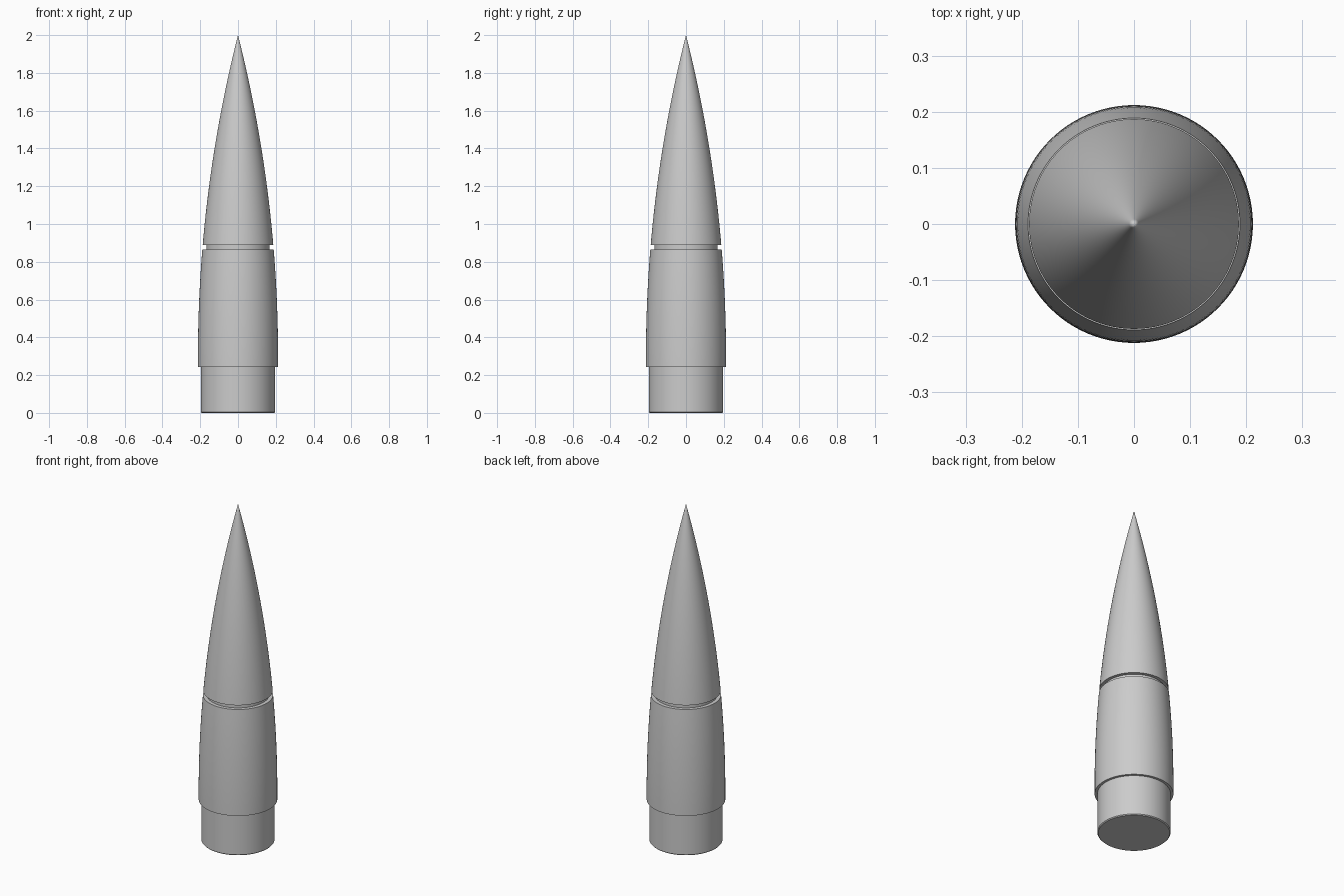
import bpy, bmesh, math

if "Cube" in bpy.data.objects:
    bpy.data.objects.remove(bpy.data.objects["Cube"])

SIDES = 96
R, Z0, TOP = 0.212, 0.3, 2.0                      # ogive: widest radius, its height, tip height
RHO = (R * R + (TOP - Z0) ** 2) / (2 * R)         # ogive arc radius


def ogive(z):
    """Radius of the ogive curve at height z."""
    return max(0.0, math.sqrt(RHO * RHO - (z - Z0) ** 2) - RHO + R)


def curve(z_start, z_end, steps):
    return [(ogive(z), z) for z in
            (z_start + (z_end - z_start) * i / steps for i in range(steps + 1))]


def lathe(name, profile):
    """Revolve a (radius, z) profile that starts and ends on the axis."""
    bm = bmesh.new()
    verts = [bm.verts.new((r, 0, z)) for r, z in profile]
    edges = [bm.edges.new(pair) for pair in zip(verts, verts[1:])]
    bmesh.ops.spin(bm, geom=verts + edges, cent=(0, 0, 0), axis=(0, 0, 1),
                   angle=math.tau, steps=SIDES, use_duplicate=False)
    bmesh.ops.remove_doubles(bm, verts=bm.verts[:], dist=1e-5)
    bmesh.ops.recalc_face_normals(bm, faces=bm.faces[:])
    mesh = bpy.data.meshes.new(name)
    bm.to_mesh(mesh)
    bm.free()
    obj = bpy.data.objects.new(name, mesh)
    bpy.context.collection.objects.link(obj)
    bpy.ops.object.select_all(action='DESELECT')
    obj.select_set(True)
    bpy.context.view_layer.objects.active = obj
    bpy.ops.object.shade_smooth_by_angle(angle=math.radians(30))
    return obj


# Lower body: base plug, tapering jacket and the narrow groove neck
lathe("body", [(0, 0), (0.192, 0), (0.197, 0.005), (0.197, 0.243)]
      + curve(0.243, 0.865, 16)
      + [(0.168, 0.865), (0.168, 0.889), (0, 0.889)])

# Pointed nose with a flat underside overhanging the groove
lathe("nose", [(0, 0.889)] + curve(0.889, TOP, 32))
